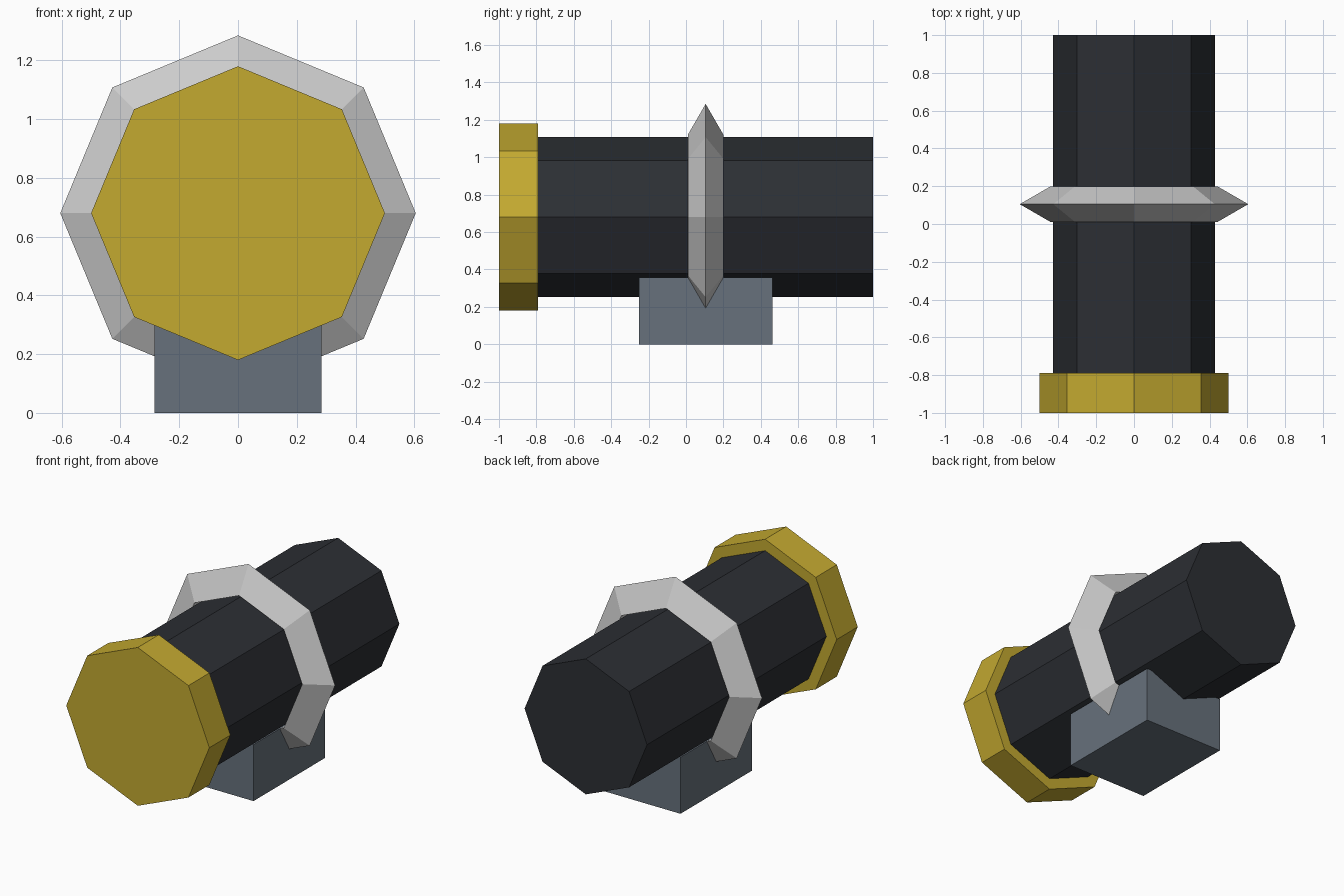
import bpy
from math import pi

if "Cube" in bpy.data.objects:
    bpy.data.objects.remove(bpy.data.objects["Cube"])

AXIS_Z = 0.68   # height of the barrel axis
MID_Y = 0.105   # shared centre of barrel, band and base


def material(name, rgb):
    mat = bpy.data.materials.new(name)
    mat.diffuse_color = (*rgb, 1)
    mat.use_nodes = True
    mat.node_tree.nodes["Principled BSDF"].inputs["Base Color"].default_value = mat.diffuse_color
    return mat


def finish(name, mat=None):
    obj = bpy.context.object
    obj.name = name
    if mat:
        obj.data.materials.append(mat)
    return obj


def octagon_bar(name, radius, y0, y1, mat):
    bpy.ops.mesh.primitive_cylinder_add(
        vertices=8, radius=radius, depth=y1 - y0,
        location=(0, (y0 + y1) / 2, AXIS_Z), rotation=(pi / 2, 0, 0))
    return finish(name, mat)


gold = material("gold", (0.55, 0.40, 0.03))
black = material("black", (0.025, 0.028, 0.034))
slate = material("slate", (0.135, 0.165, 0.20))

# Eight-sided barrel and the wider cap on its front end
octagon_bar("barrel", 0.428, -0.79, 1.0, black)
octagon_bar("front_cap", 0.5, -1.0, -0.79, gold)

# Ridged band: eight-sided ring with a triangular section
bpy.ops.mesh.primitive_torus_add(
    major_segments=8, minor_segments=3, major_radius=0.496, minor_radius=0.109,
    location=(0, MID_Y, AXIS_Z), rotation=(pi / 2, 0, 0))
finish("band")

# Block under the barrel
bpy.ops.mesh.primitive_cube_add(size=1, location=(0, MID_Y, 0.1785))
finish("base_block", slate).scale = (0.57, 0.714, 0.357)
